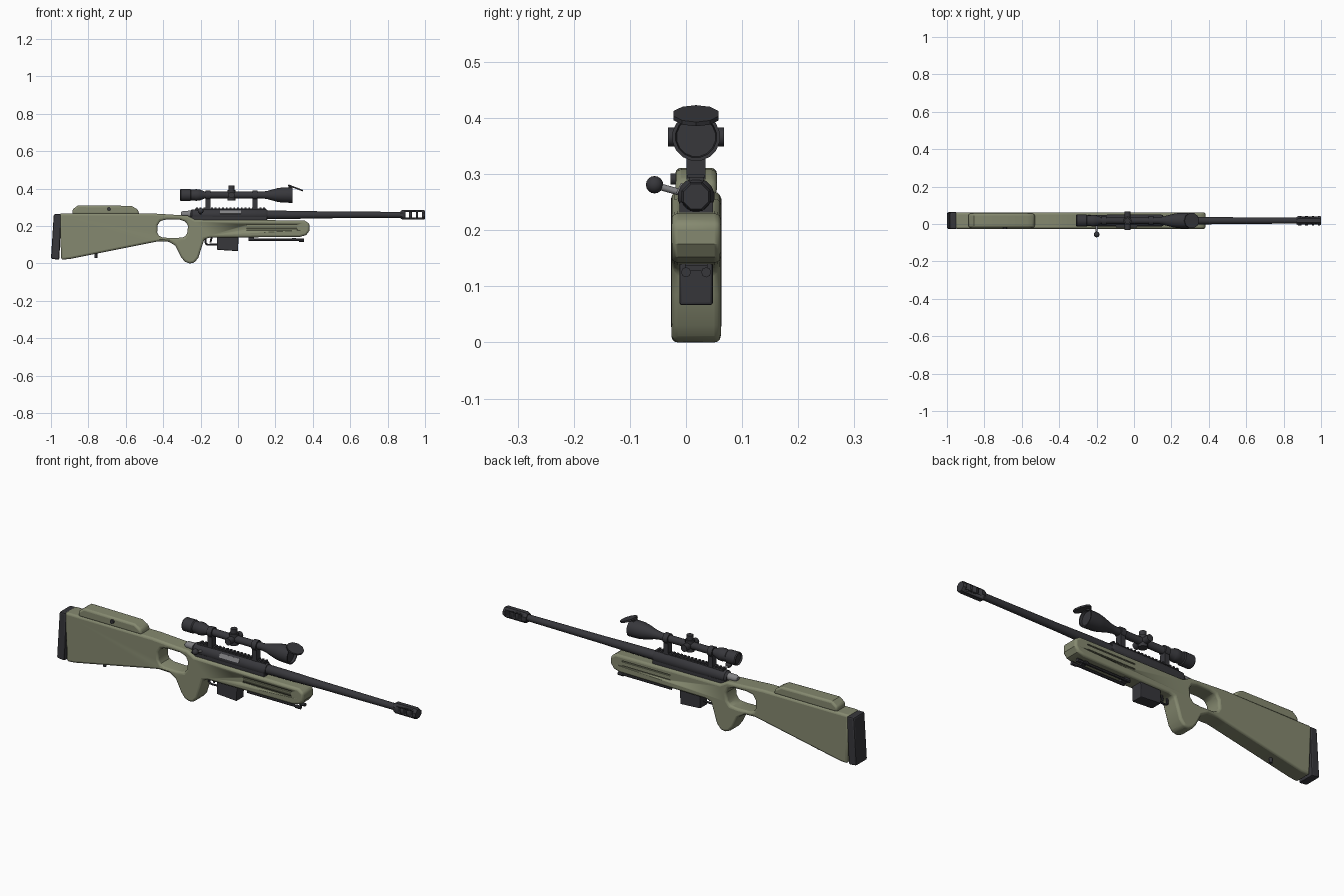
import bpy, bmesh, math
from mathutils import Vector, Matrix

cube = bpy.data.objects.get("Cube")
if cube:
    bpy.data.objects.remove(cube, do_unlink=True)

Y = 0.018      # centre plane of the rifle
BORE = 0.26    # height of the barrel axis
SIGHT = 0.366  # height of the scope axis


def material(name, color):
    m = bpy.data.materials.new(name)
    m.use_nodes = True
    m.diffuse_color = (*color, 1)
    m.node_tree.nodes["Principled BSDF"].inputs["Base Color"].default_value = (*color, 1)
    return m


olive = material("olive", (0.235, 0.25, 0.16))
charcoal = material("charcoal", (0.038, 0.038, 0.044))
steel = material("steel grey", (0.22, 0.22, 0.23))


def activate(ob):
    bpy.ops.object.select_all(action='DESELECT')
    ob.select_set(True)
    bpy.context.view_layer.objects.active = ob


def finish(name, bm, mat):
    bmesh.ops.recalc_face_normals(bm, faces=bm.faces)
    me = bpy.data.meshes.new(name)
    bm.to_mesh(me)
    bm.free()
    me.materials.append(mat)
    ob = bpy.data.objects.new(name, me)
    bpy.context.collection.objects.link(ob)
    activate(ob)
    bpy.ops.object.shade_smooth_by_angle(angle=math.radians(35))
    return ob


def bevel(ob, width, segments=2):
    activate(ob)
    mod = ob.modifiers.new("bevel", 'BEVEL')
    mod.width, mod.segments = width, segments
    mod.limit_method, mod.angle_limit = 'ANGLE', math.radians(42)
    mod.use_clamp_overlap = False
    bpy.ops.object.modifier_apply(modifier=mod.name)
    bpy.ops.object.shade_smooth_by_angle(angle=math.radians(35))
    return ob


def cut(ob, cutter):
    activate(ob)
    mod = ob.modifiers.new("cut", 'BOOLEAN')
    mod.operation, mod.solver, mod.object = 'DIFFERENCE', 'EXACT', cutter
    bpy.ops.object.modifier_apply(modifier=mod.name)
    bpy.data.objects.remove(cutter, do_unlink=True)


def prism(name, outline, width, mat):
    """Side outline in x and z, extruded evenly about the centre plane."""
    bm = bmesh.new()
    face = bm.faces.new([bm.verts.new((x, Y - width / 2, z)) for x, z in outline])
    ext = bmesh.ops.extrude_face_region(bm, geom=[face])["geom"]
    moved = [v for v in ext if isinstance(v, bmesh.types.BMVert)]
    bmesh.ops.translate(bm, verts=moved, vec=(0, width, 0))
    return finish(name, bm, mat)


def box(name, loc, size, mat, tilt=0):
    bm = bmesh.new()
    bmesh.ops.create_cube(bm, size=1, matrix=Matrix.Translation(loc)
                          @ Matrix.Rotation(tilt, 4, 'X') @ Matrix.Diagonal((*size, 1)))
    return finish(name, bm, mat)


def rod(name, a, b, r, mat, segs=12):
    a, b = Vector(a), Vector(b)
    turn = (b - a).to_track_quat('Z', 'Y').to_matrix().to_4x4()
    bm = bmesh.new()
    bmesh.ops.create_cone(bm, cap_ends=True, segments=segs, radius1=r, radius2=r,
                          depth=(b - a).length,
                          matrix=Matrix.Translation((a + b) / 2) @ turn)
    return finish(name, bm, mat)


def lathe(name, profile, z, mat, segs=16):
    """Turned part along x from (x, radius) pairs."""
    bm = bmesh.new()
    rings = []
    for x, r in profile:
        angles = [2 * math.pi * (i + 0.5) / segs for i in range(segs)]
        rings.append([bm.verts.new((x, Y + r * math.cos(t), z + r * math.sin(t))) for t in angles])
    for a, b in zip(rings, rings[1:]):
        for i in range(segs):
            j = (i + 1) % segs
            bm.faces.new((a[i], a[j], b[j], b[i]))
    bm.faces.new(rings[0])
    bm.faces.new(rings[-1])
    return finish(name, bm, mat)


# Stock with thumbhole and fore-end grooves
stock = prism("stock", [
    (-0.955, 0.268), (-0.945, 0.02), (-0.9, 0.024), (-0.48, 0.108), (-0.43, 0.118),
    (-0.37, 0.116), (-0.335, 0.095), (-0.305, 0.035), (-0.285, 0.01), (-0.26, 0.0),
    (-0.235, 0.003), (-0.212, 0.03), (-0.195, 0.085), (-0.18, 0.13), (-0.15, 0.138),
    (0.33, 0.142), (0.365, 0.152), (0.382, 0.175), (0.382, 0.212), (0.355, 0.23),
    (-0.23, 0.234), (-0.27, 0.256), (-0.47, 0.268)], 0.088, olive)
cut(stock, prism("thumbhole_cutter", [
    (-0.432, 0.165), (-0.43, 0.205), (-0.415, 0.228), (-0.38, 0.235), (-0.31, 0.234),
    (-0.28, 0.224), (-0.267, 0.2), (-0.272, 0.16), (-0.288, 0.14), (-0.33, 0.136),
    (-0.4, 0.138), (-0.422, 0.147)], 0.2, olive))
bevel(stock, 0.011, 3)
for side in (-1, 1):
    for z in (0.18, 0.205):
        cut(stock, box("groove_cutter", (0.18, Y + side * 0.044, z), (0.27, 0.012, 0.006), olive))

bevel(prism("cheek_rest", [(-0.885, 0.262), (-0.885, 0.288), (-0.855, 0.311), (-0.57, 0.308),
                           (-0.535, 0.288), (-0.528, 0.262)], 0.074, olive), 0.01, 3)
rod("cheek_rest_screw", (-0.69, Y - 0.046, 0.291), (-0.69, Y, 0.291), 0.01, charcoal)
bevel(prism("butt_pad", [(-0.985, 0.264), (-1.0, 0.025), (-0.955, 0.02), (-0.945, 0.264)],
            0.09, charcoal), 0.008)
rod("sling_stud", (-0.76, Y, 0.03), (-0.76, Y, 0.06), 0.008, charcoal)

# Receiver, bolt and barrel
lathe("receiver", [(-0.255, 0.022), (-0.245, 0.03), (-0.1, 0.033), (0.145, 0.033), (0.157, 0.026)],
      BORE, charcoal)
box("receiver_bed", (-0.05, Y, 0.238), (0.41, 0.06, 0.024), charcoal)
lathe("bolt_shroud", [(-0.305, 0.01), (-0.295, 0.017), (-0.25, 0.019)], 0.264, steel)
box("ejection_port", (-0.04, Y - 0.0285, 0.274), (0.11, 0.006, 0.02), steel, math.radians(-27))
rod("bolt_handle", (-0.2, Y - 0.02, 0.265), (-0.2, -0.052, 0.279), 0.006, steel)
bm = bmesh.new()
bmesh.ops.create_uvsphere(bm, u_segments=12, v_segments=8, radius=0.0155,
                          matrix=Matrix.Translation((-0.2, -0.056, 0.281)))
finish("bolt_knob", bm, charcoal)
lathe("barrel", [(0.15, 0.023), (0.3, 0.022), (0.45, 0.019), (0.88, 0.016)], BORE, charcoal)
brake = lathe("muzzle_brake", [(0.87, 0.022), (0.88, 0.028), (0.99, 0.028), (1.0, 0.024)],
              BORE, charcoal, 8)
for x in (0.905, 0.94, 0.973):
    cut(brake, box("port_cutter", (x, Y, BORE), (0.021, 0.2, 0.03), charcoal))

# Rail with teeth and scope mounts
box("rail", (-0.04, Y, 0.289), (0.38, 0.026, 0.012), charcoal)
for i in range(19):
    box("rail_tooth", (-0.22 + i * 0.02, Y, 0.296), (0.01, 0.03, 0.006), charcoal)
for x in (-0.16, 0.09):
    box("mount_post", (x, Y, 0.318), (0.026, 0.034, 0.055), charcoal)
    lathe("mount_ring", [(x - 0.013, 0.025), (x + 0.013, 0.025)], SIGHT, charcoal)

# Scope with recessed lenses
lathe("scope", [
    (-0.3, 0.02), (-0.3, 0.027), (-0.31, 0.029), (-0.305, 0.033), (-0.255, 0.033),
    (-0.25, 0.029), (-0.232, 0.029), (-0.225, 0.032), (-0.205, 0.03), (-0.175, 0.018),
    (0.13, 0.018), (0.155, 0.022), (0.21, 0.037), (0.235, 0.041), (0.292, 0.043),
    (0.292, 0.037), (0.28, 0.035)], SIGHT, charcoal)
rod("turret_block", (-0.035, Y, SIGHT - 0.03), (-0.035, Y, SIGHT + 0.028), 0.022, charcoal)
rod("elevation_turret", (-0.035, Y, SIGHT), (-0.035, Y, 0.417), 0.016, charcoal)
rod("side_turrets", (-0.035, Y - 0.05, SIGHT), (-0.035, Y + 0.05, SIGHT), 0.017, charcoal)

# Flipped-open lens cover
slope = Vector((0.078, 0, -0.03)).normalized()
normal = Vector((-slope.z, 0, slope.x))
centre = Vector((0.308, Y, 0.404))
rod("lens_cover", centre - normal * 0.004, centre + normal * 0.004, 0.042, charcoal, 10)
box("lens_cover_hinge", (0.277, Y, 0.41), (0.016, 0.03, 0.014), charcoal)

# Magazine, trigger and guard
bevel(prism("magazine", [(-0.113, 0.15), (-0.113, 0.073), (0.0, 0.066), (0.003, 0.15)],
            0.06, charcoal), 0.005)
guard = [(-0.172, 0.145), (-0.174, 0.108), (-0.162, 0.1), (-0.11, 0.102)]
for (x1, z1), (x2, z2) in zip(guard, guard[1:]):
    rod("trigger_guard", (x1, Y, z1), (x2, Y, z2), 0.005, charcoal, 8)
rod("trigger", (-0.14, Y, 0.145), (-0.147, Y, 0.112), 0.005, charcoal, 8)

# Folded bipod under the fore-end
box("bipod_mount", (0.07, Y, 0.136), (0.03, 0.04, 0.018), charcoal)
for side in (-1, 1):
    y = Y + side * 0.018
    rod("bipod_leg", (0.055, y, 0.126), (0.34, y, 0.126), 0.0065, charcoal, 8)
    rod("bipod_foot", (0.325, y, 0.125), (0.353, y, 0.125), 0.009, charcoal, 8)
box("bipod_brace", (0.3, Y, 0.132), (0.02, 0.04, 0.01), charcoal)
